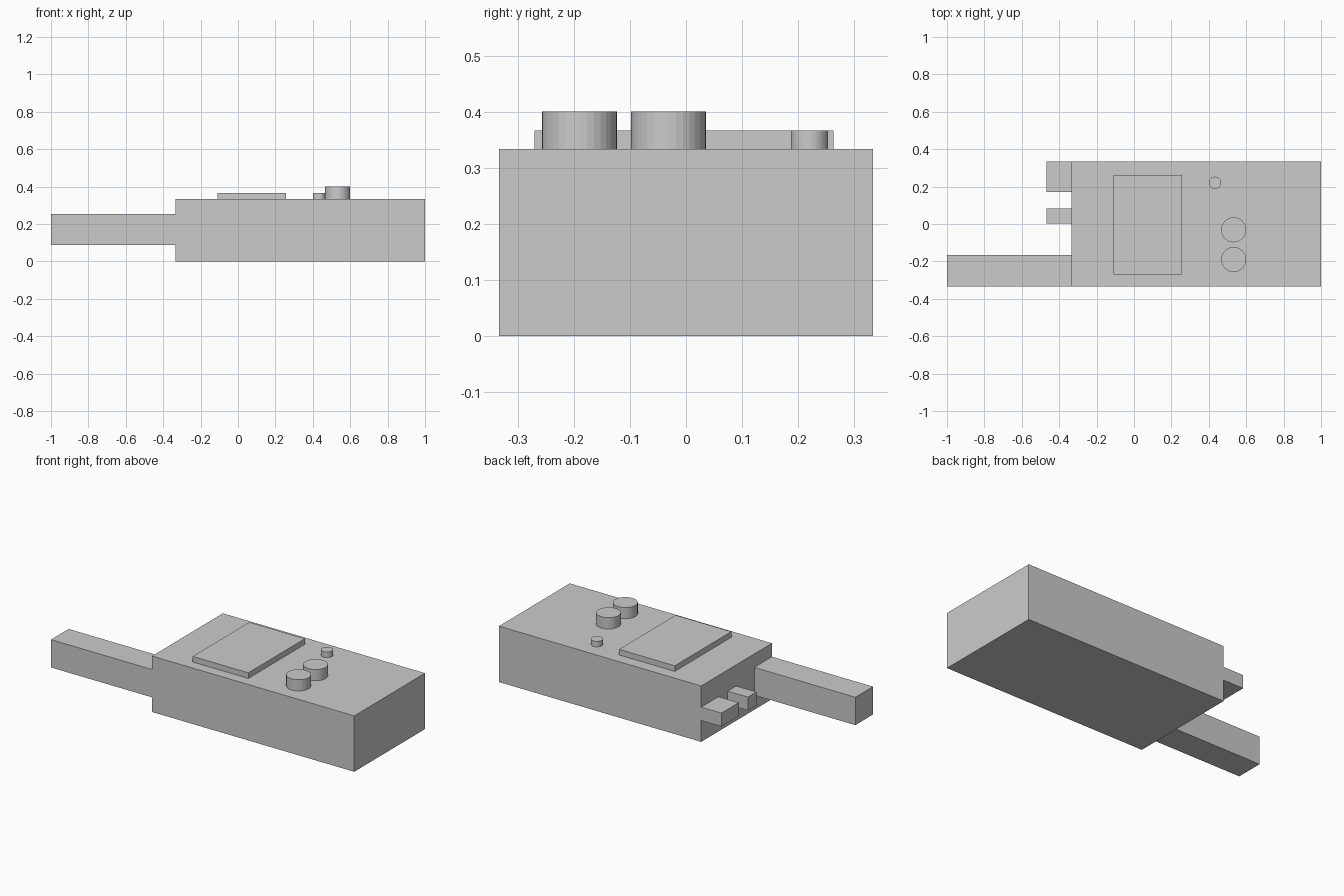
import bpy

if "Cube" in bpy.data.objects:
    bpy.data.objects.remove(bpy.data.objects["Cube"])


def box(name, x, y, z):
    """Box from (min, max) ranges on each axis."""
    bpy.ops.mesh.primitive_cube_add(size=1)
    ob = bpy.context.object
    ob.name = name
    ob.location = [(a + b) / 2 for a, b in (x, y, z)]
    ob.scale = [b - a for a, b in (x, y, z)]
    bpy.ops.object.transform_apply(location=False, rotation=False, scale=True)
    return ob


def knob(name, x, y, radius, height):
    """Upright cylinder standing on the top of the body."""
    bpy.ops.mesh.primitive_cylinder_add(
        vertices=32, radius=radius, depth=height,
        location=(x, y, TOP + height / 2))
    bpy.context.object.name = name


HALF = 1 / 3          # half width of the body
TOP = 1 / 3           # height of the body
FACE = -1 / 3         # end face carrying the arm and pegs

# Main housing and long arm
box("body", (FACE, 1), (-HALF, HALF), (0, TOP))
box("arm", (-1, FACE), (-HALF, -0.167), (0.087, 0.253))

# Short connector pegs beside the arm
for name, y in (("wide_peg", (0.17, HALF)), ("narrow_peg", (0.003, 0.083))):
    box(name, (-0.467, FACE), y, (0.127, 0.207))

# Raised display panel
box("screen", (-0.11, 0.257), (-0.27, 0.263), (TOP, 0.367))

# Two large dials and a small button
knob("dial_front", 0.533, -0.19, 0.067, 0.067)
knob("dial_back", 0.533, -0.031, 0.067, 0.067)
knob("button", 0.433, 0.22, 0.033, 0.033)
